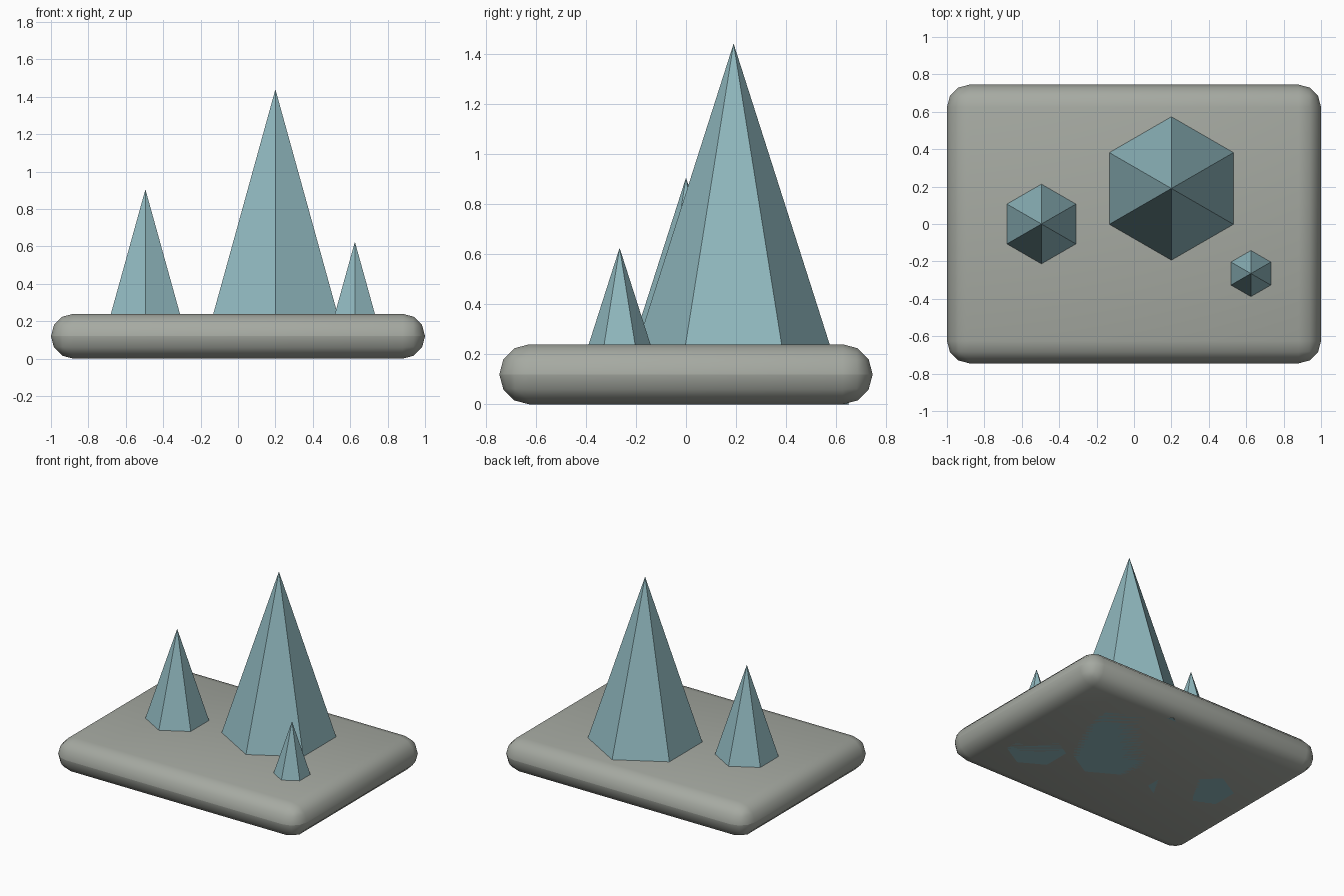
import bpy
from math import radians

if "Cube" in bpy.data.objects:
    bpy.data.objects.remove(bpy.data.objects["Cube"])


def material(name, rgb):
    mat = bpy.data.materials.new(name)
    mat.diffuse_color = (*rgb, 1)
    mat.use_nodes = True
    mat.node_tree.nodes["Principled BSDF"].inputs["Base Color"].default_value = mat.diffuse_color
    return mat


stone = material("stone", (0.38, 0.40, 0.36))
crystal = material("crystal", (0.28, 0.48, 0.52))

# Rounded stone slab: the bevel takes up half the height all round
bpy.ops.mesh.primitive_cube_add(size=1, location=(0, 0, 0.12))
slab = bpy.context.object
slab.name = "slab"
slab.scale = (2, 1.49, 0.24)
bpy.ops.object.transform_apply(location=False, rotation=False, scale=True)
bevel = slab.modifiers.new("rounding", 'BEVEL')
bevel.width = 0.1199
bevel.segments = 3
bpy.ops.object.modifier_apply(modifier=bevel.name)
bpy.ops.object.shade_smooth_by_angle(angle=radians(30))
slab.data.materials.append(stone)


# Six-sided crystal spikes, running down through the slab to its underside
def spike(name, x, y, radius, height):
    bpy.ops.mesh.primitive_cone_add(vertices=6, radius1=radius, radius2=0,
                                    depth=height, location=(x, y, height / 2))
    obj = bpy.context.object
    obj.name = name
    obj.data.materials.append(crystal)


spike("large_crystal", 0.20, 0.19, 0.46, 1.44)
spike("medium_crystal", -0.495, 0.00, 0.29, 0.905)
spike("small_crystal", 0.625, -0.265, 0.20, 0.625)
